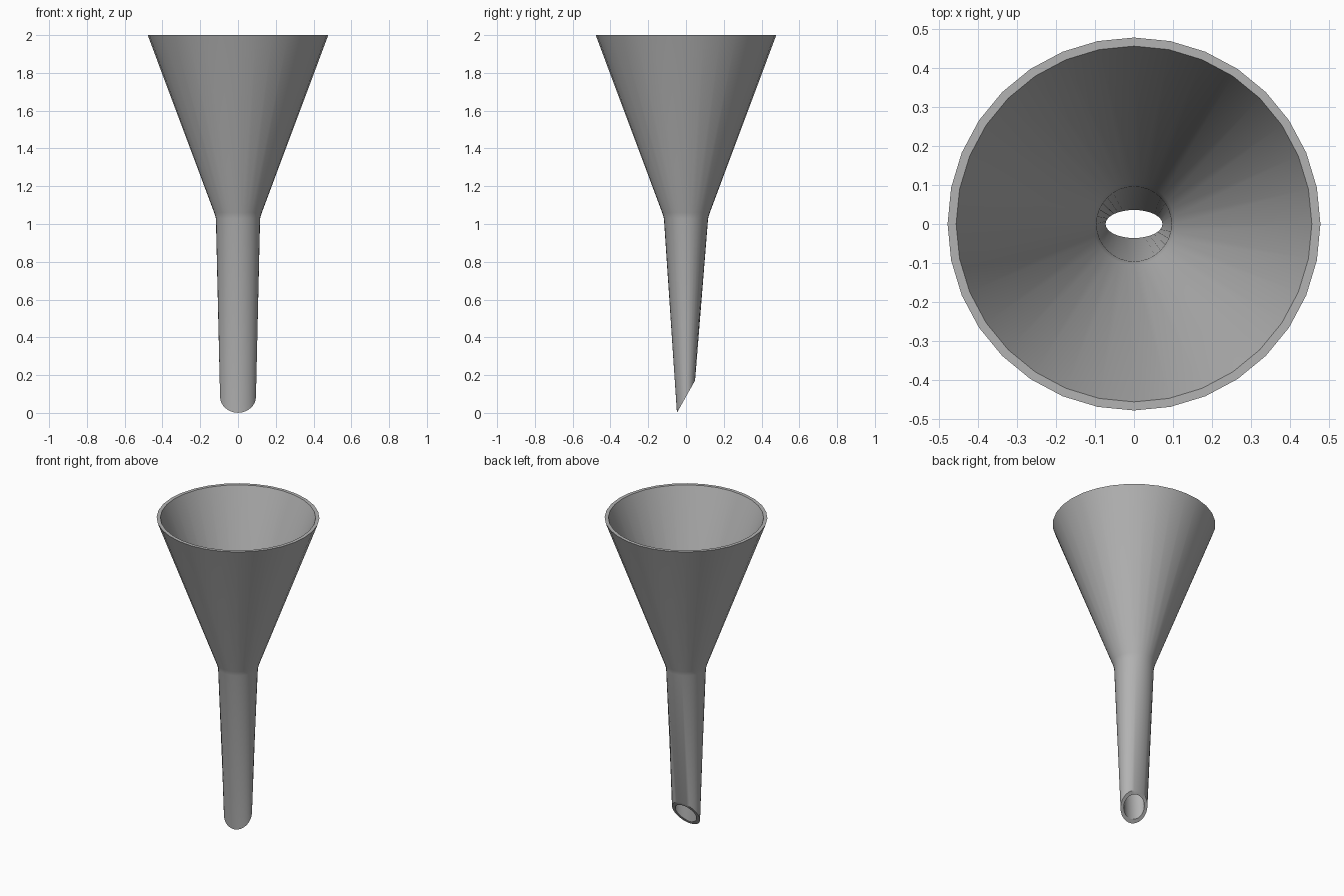
import bpy, bmesh, math

cube = bpy.data.objects.get("Cube")
if cube:
    bpy.data.objects.remove(cube, do_unlink=True)

SIDES = 32
SLANT = 1.78   # slope of the cut spout tip


def ring(bm, rx, ry, z, slant=0.0):
    verts = []
    for i in range(SIDES):
        a = math.tau * i / SIDES
        y = ry * math.sin(a)
        verts.append(bm.verts.new((rx * math.cos(a), y, z + slant * y)))
    return verts


# Wall sections: x radius, y radius, height, slant of the ring
outer = [(0.478, 0.478, 2.0, 0), (0.126, 0.126, 1.06, 0),
         (0.117, 0.117, 1.03, 0), (0.095, 0.048, 0.086, SLANT)]
inner = [(0.073, 0.036, 0.086, SLANT), (0.096, 0.096, 1.03, 0),
         (0.105, 0.105, 1.06, 0), (0.456, 0.456, 2.0, 0)]

# Funnel: outer wall down, around the tip, inner wall up, closed by the rim
bm = bmesh.new()
rings = [ring(bm, *section) for section in outer + inner]
for a, b in zip(rings, rings[1:] + rings[:1]):
    for i in range(SIDES):
        j = (i + 1) % SIDES
        bm.faces.new((a[i], b[i], b[j], a[j]))
bmesh.ops.recalc_face_normals(bm, faces=bm.faces)
mesh = bpy.data.meshes.new("funnel")
bm.to_mesh(mesh)
bm.free()
funnel = bpy.data.objects.new("funnel", mesh)
bpy.context.collection.objects.link(funnel)

# Plain grey plastic
grey = bpy.data.materials.new("grey plastic")
grey.use_nodes = True
colour = (0.45, 0.45, 0.45, 1)
grey.diffuse_color = colour
grey.node_tree.nodes["Principled BSDF"].inputs["Base Color"].default_value = colour
mesh.materials.append(grey)

# Smooth walls with crisp rim and tip edges
bpy.ops.object.select_all(action="DESELECT")
funnel.select_set(True)
bpy.context.view_layer.objects.active = funnel
bpy.ops.object.shade_smooth_by_angle(angle=math.radians(30))
